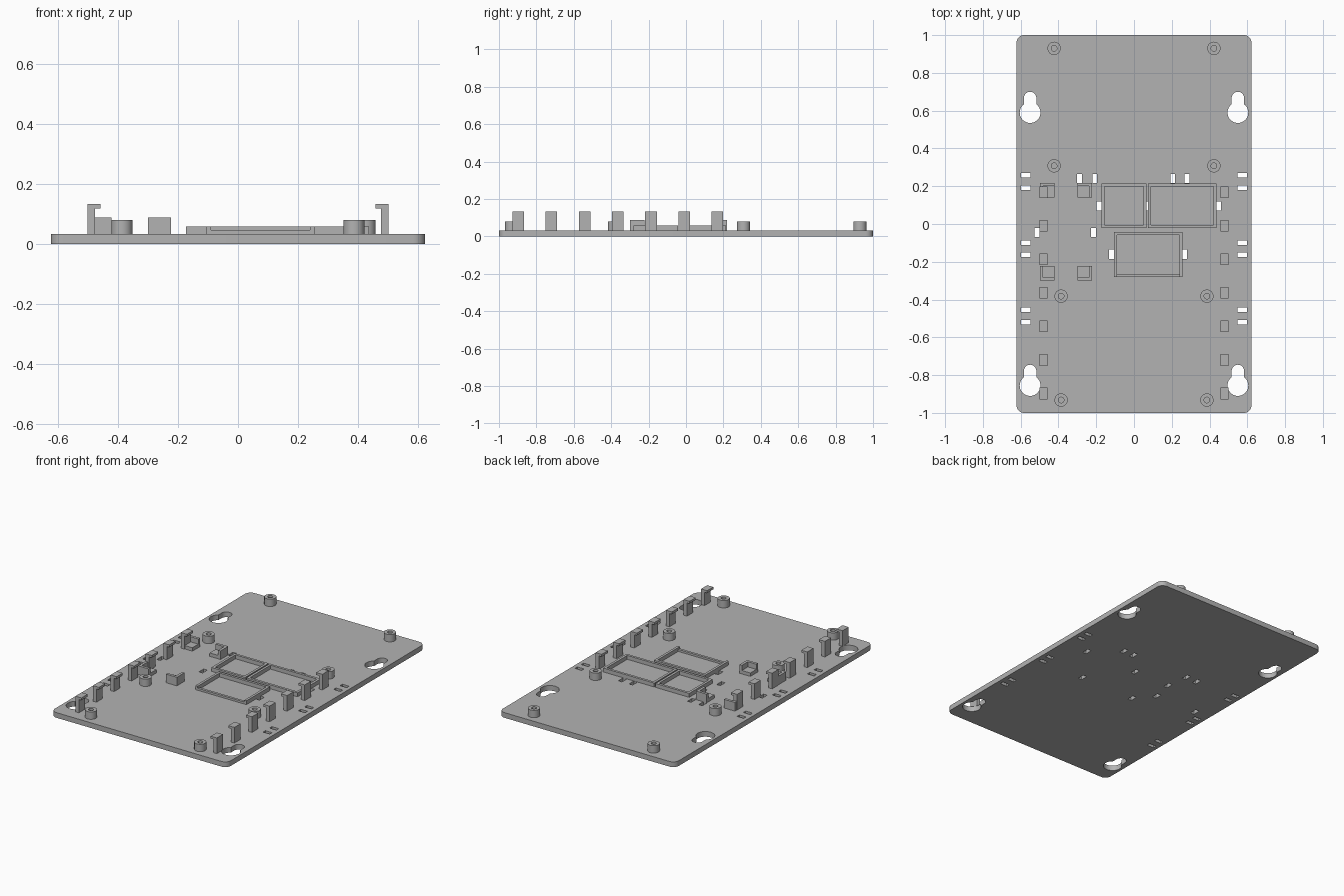
import bpy, bmesh, math

cube = bpy.data.objects.get("Cube")
if cube:
    bpy.data.objects.remove(cube, do_unlink=True)

GREY = (0.45, 0.45, 0.45, 1)
grey = bpy.data.materials.new("plain_grey")
grey.use_nodes = True
grey.diffuse_color = GREY
grey.node_tree.nodes["Principled BSDF"].inputs["Base Color"].default_value = GREY

TOP = 0.033       # top of the base plate
SINK = 0.001      # small overlap into the plate


def add_prism(bm, outline, z0, z1):
    """Extrude a counter-clockwise outline from z0 up to z1."""
    low = [bm.verts.new((x, y, z0)) for x, y in outline]
    high = [bm.verts.new((x, y, z1)) for x, y in outline]
    bm.faces.new(low[::-1])
    bm.faces.new(high)
    for i in range(len(low)):
        j = (i + 1) % len(low)
        bm.faces.new((low[i], low[j], high[j], high[i]))


def rect(x0, x1, y0, y1):
    return [(x0, y0), (x1, y0), (x1, y1), (x0, y1)]


def slot(cx, cy, w, h):
    return rect(cx - w / 2, cx + w / 2, cy - h / 2, cy + h / 2)


def arc(cx, cy, r, a0, a1, steps):
    angles = [math.radians(a0 + (a1 - a0) * i / steps) for i in range(steps + 1)]
    return [(cx + r * math.cos(a), cy + r * math.sin(a)) for a in angles]


def make(name, bm, smooth=False):
    bmesh.ops.recalc_face_normals(bm, faces=bm.faces[:])
    mesh = bpy.data.meshes.new(name)
    bm.to_mesh(mesh)
    bm.free()
    mesh.materials.append(grey)
    obj = bpy.data.objects.new(name, mesh)
    bpy.context.collection.objects.link(obj)
    if smooth:
        bpy.ops.object.select_all(action="DESELECT")
        obj.select_set(True)
        bpy.context.view_layer.objects.active = obj
        bpy.ops.object.shade_smooth_by_angle(angle=math.radians(30))
    return obj


# Base plate with rounded corners
W, L, R = 0.622, 1.0, 0.04
outline = []
for sx, sy, a in ((1, 1, 0), (-1, 1, 90), (-1, -1, 180), (1, -1, 270)):
    outline += arc(sx * (W - R), sy * (L - R), R, a, a + 90, 8)
bm = bmesh.new()
add_prism(bm, outline, 0, TOP)
plate = make("base_plate", bm)

# Keyholes and cable-tie slots, cut through the plate
holes = []
for side in (-1, 1):
    for y in (0.59, -0.855):
        r, n = 0.055, 0.033
        a = math.degrees(math.acos(n / r))
        holes.append(arc(side * 0.55, y + 0.077, n, 0, 180, 16)
                     + arc(side * 0.55, y, r, 180 - a, 360 + a, 32))
    for y in (0.257, 0.193, -0.10, -0.163, -0.453, -0.52):
        holes.append(slot(side * 0.573, y, 0.048, 0.024))
for x, y in ((-0.288, 0.24), (-0.208, 0.24), (0.205, 0.24), (0.28, 0.24),
             (-0.513, -0.045), (-0.215, -0.045), (-0.186, 0.095), (0.07, 0.095),
             (0.447, 0.095), (-0.119, -0.16), (0.268, -0.16)):
    holes.append(slot(x, y, 0.026, 0.048))
bm = bmesh.new()
for hole in holes:
    add_prism(bm, hole, -0.05, 0.1)
cutter = make("hole_cutter", bm)
cutter.hide_render = True
cutter.hide_viewport = True

mod = plate.modifiers.new("holes", "BOOLEAN")
mod.operation = "DIFFERENCE"
mod.solver = "EXACT"
mod.object = cutter
bpy.context.view_layer.objects.active = plate
plate.select_set(True)
bpy.ops.object.modifier_apply(modifier=mod.name)
bpy.ops.object.shade_smooth_by_angle(angle=math.radians(30))
bpy.data.objects.remove(cutter, do_unlink=True)


# Hollow screw standoffs
def standoff(x, y):
    bm = bmesh.new()
    steps = 32
    rings = []
    for r, z in ((0.015, TOP - SINK), (0.035, TOP - SINK), (0.035, 0.08), (0.015, 0.08)):
        rings.append([bm.verts.new((px, py, z)) for px, py in arc(x, y, r, 0, 360, steps)[:-1]])
    for k in range(4):
        a, b = rings[k], rings[(k + 1) % 4]
        for i in range(steps):
            j = (i + 1) % steps
            bm.faces.new((a[i], a[j], b[j], b[i]))
    make("screw_standoff", bm, smooth=True)


for side in (-1, 1):
    for x, y in ((0.423, 0.93), (0.423, 0.308), (0.386, -0.382), (0.386, -0.932)):
        standoff(side * x, y)

# Rows of inward-facing hooked clips
profile = [(0.50, TOP - SINK), (0.50, 0.133), (0.457, 0.133),
           (0.457, 0.118), (0.475, 0.118), (0.475, TOP - SINK)]
for side in (-1, 1):
    for i in range(7):
        y = 0.168 - i * 0.1775
        bm = bmesh.new()
        ends = [[bm.verts.new((side * x, y + d, z)) for x, z in profile]
                for d in (-0.031, 0.031)]
        bm.faces.new(ends[0])
        bm.faces.new(ends[1][::-1])
        for k in range(len(profile)):
            m = (k + 1) % len(profile)
            bm.faces.new((ends[0][k], ends[0][m], ends[1][m], ends[1][k]))
        make("hooked_clip", bm)

# Corner brackets: an L-shaped wall around a lower shelf
SIZE, WALL = 0.077, 0.017
for cx, sx in ((-0.498, 1), (-0.222, -1)):
    for cy, sy in ((-0.30, 1), (0.218, -1)):
        ell = [(0, 0), (SIZE, 0), (SIZE, WALL), (WALL, WALL), (WALL, SIZE), (0, SIZE)]
        shelf = rect(WALL, SIZE, WALL, SIZE)
        bm = bmesh.new()
        for shape, top in ((ell, 0.088), (shelf, 0.055)):
            add_prism(bm, [(cx + sx * u, cy + sy * v) for u, v in shape], TOP - SINK, top)
        make("corner_bracket", bm)


# Rectangular module frames: three full walls plus a front wall
def frame(name, x0, x1, y0, y1, front_top):
    t, top = 0.016, 0.058
    u_shape = [(x0, y0), (x0 + t, y0), (x0 + t, y1 - t), (x1 - t, y1 - t),
               (x1 - t, y0), (x1, y0), (x1, y1), (x0, y1)]
    bm = bmesh.new()
    add_prism(bm, u_shape, TOP - SINK, top)
    add_prism(bm, rect(x0 + t, x1 - t, y0, y0 + t), TOP - SINK, front_top)
    make(name, bm)


frame("small_module_frame", -0.173, 0.066, -0.022, 0.215, 0.058)
frame("right_module_frame", 0.074, 0.436, -0.022, 0.215, 0.058)
frame("front_module_frame", -0.106, 0.256, -0.28, -0.042, 0.046)
